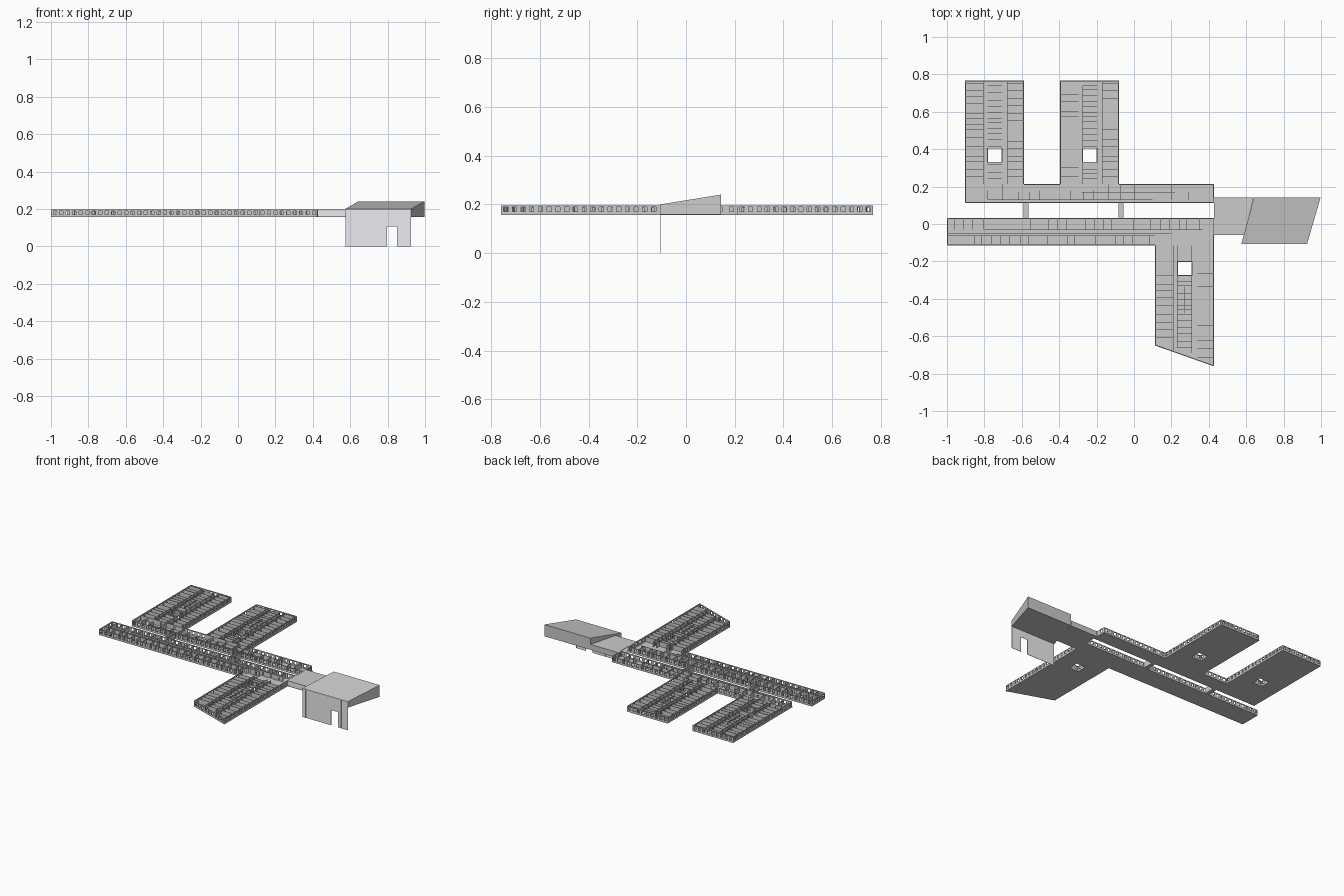
import bpy, math, random
from mathutils import Vector

if "Cube" in bpy.data.objects:
    bpy.data.objects.remove(bpy.data.objects["Cube"])

random.seed(4)
Z0, ZF, Z1 = 0.157, 0.161, 0.196     # slab bottom, floor level, wall top


class Part:
    """Collects prisms and turns them into one mesh object."""
    def __init__(self, name):
        self.name, self.v, self.f = name, [], []

    def solid(self, bottom, top):
        n, b = len(bottom), len(self.v)
        self.v += [tuple(p) for p in bottom] + [tuple(p) for p in top]
        self.f.append([b + i for i in reversed(range(n))])
        self.f.append([b + n + i for i in range(n)])
        for i in range(n):
            j = (i + 1) % n
            self.f.append([b + i, b + j, b + n + j, b + n + i])

    def prism(self, pts, z0, z1):
        self.solid([(x, y, z0) for x, y in pts], [(x, y, z1) for x, y in pts])

    def box(self, x0, x1, y0, y1, z0, z1):
        self.prism([(x0, y0), (x1, y0), (x1, y1), (x0, y1)], z0, z1)

    def strip(self, a, d, s0, s1, t, z0, z1):
        n = Vector((d.y, -d.x)) * t / 2
        p, q = a + d * s0, a + d * s1
        self.prism([p + n, q + n, q - n, p - n], z0, z1)

    def wall(self, a, b, t=0.003, pitch=0, gap=0.018, lo=0.170, hi=0.189, base=ZF):
        """Straight wall; pitch > 0 cuts evenly spaced windows or doors."""
        a, b = Vector(a), Vector(b)
        length, d = (b - a).length, (b - a).normalized()
        n = int(length / pitch) if pitch else 0
        if n == 0:
            return self.strip(a, d, 0, length, t, base, Z1)
        if lo > base:
            self.strip(a, d, 0, length, t, base, lo)
        self.strip(a, d, 0, length, t, hi, Z1)
        step, s = length / n, 0
        for i in range(n):
            c = (i + 0.5) * step
            self.strip(a, d, s, c - gap / 2, t, lo, hi)
            s = c + gap / 2
        self.strip(a, d, s, length, t, lo, hi)

    def outer(self, *pts):
        for a, b in zip(pts, pts[1:]):
            self.wall(a, b, 0.005, 0.034, base=Z0)

    def inner(self, a, b, pitch=0.04):
        self.wall(a, b, 0.002, pitch, 0.01, ZF, 0.187)

    def make(self, color=None):
        me = bpy.data.meshes.new(self.name)
        me.from_pydata(self.v, [], self.f)
        ob = bpy.data.objects.new(self.name, me)
        bpy.context.collection.objects.link(ob)
        if color:
            m = bpy.data.materials.new(self.name + "_finish")
            m.diffuse_color = color
            m.use_nodes = True
            m.node_tree.nodes["Principled BSDF"].inputs["Base Color"].default_value = m.diffuse_color
            me.materials.append(m)
        return ob


def wing(name, x0, y_root, d, end_l, end_r, court):
    """Room wing running from y_root in direction d, with courtyard hole."""
    x1 = x0 + 0.315
    end = lambda x: end_l + (end_r - end_l) * (x - x0) / 0.315
    ca, cb = x0 + 0.12, x0 + 0.197
    c0, c1 = court
    near, far = (c0, c1) if d > 0 else (c1, c0)

    fl = Part(name + "_floor")
    fl.prism([(x0, y_root), (ca, y_root), (ca, end(ca)), (x0, end(x0))][::int(d)], Z0, ZF)
    fl.prism([(cb, y_root), (x1, y_root), (x1, end(x1)), (cb, end(cb))][::int(d)], Z0, ZF)
    fl.prism([(ca, y_root), (cb, y_root), (cb, near), (ca, near)][::int(d)], Z0, ZF)
    fl.prism([(ca, far), (cb, far), (cb, end(cb)), (ca, end(ca))][::int(d)], Z0, ZF)
    fl.make()

    ow = Part(name + "_outer_walls")
    i = 0.0025
    ow.outer((x0 + i, y_root), (x0 + i, end_l - d * i), (x1 - i, end_r - d * i), (x1 - i, y_root))
    ow.outer((ca, c0), (cb, c0), (cb, c1), (ca, c1), (ca, c0))
    ow.make()

    iw = Part(name + "_partitions")
    for x in (x0 + 0.098, x0 + 0.225):
        iw.inner((x, y_root), (x, end(x)))
    for x in (ca, cb):
        iw.inner((x, y_root), (x, near), 0.05)
        iw.inner((x, far), (x, end(x) - d * 0.03), 0.05)
    # side rooms and service core cross walls
    for xa, xb, gap in ((x0, x0 + 0.098, 0.04), (x0 + 0.225, x1, 0.04), (ca, cb, 0.032)):
        y = y_root + d * gap
        while d * (min(end(xa) * d, end(xb) * d) * d - y) > 0.012:
            if xa != ca or not (c0 - 0.008 < y < c1 + 0.008):
                iw.wall((xa, y), (xb, y), 0.002)
            y += d * gap * random.choice((0.75, 1, 1, 1.25))
    iw.wall((ca + 0.04, far + d * 0.06), (ca + 0.04, far + d * 0.2), 0.002)
    iw.make()


wing("northwest_wing", -0.903, 0.213, 1, 0.768, 0.768, (0.33, 0.405))
wing("north_wing", -0.395, 0.213, 1, 0.768, 0.768, (0.33, 0.405))
wing("south_wing", 0.112, -0.115, -1, -0.65, -0.76, (-0.275, -0.2))

# long bars
p = Part("north_bar_floor")
p.box(-0.903, 0.427, 0.112, 0.213, Z0, ZF)
p.make()
p = Part("north_bar_outer_walls")
p.outer((-0.9, 0.213), (-0.9, 0.114), (0.425, 0.114), (0.425, 0.211), (-0.08, 0.211))
p.outer((-0.588, 0.211), (-0.395, 0.211))
p.make()
p = Part("north_bar_partitions")
p.inner((-0.9, 0.211), (-0.588, 0.211), 0.1)
p.inner((-0.395, 0.211), (-0.08, 0.211), 0.1)
p.inner((-0.78, 0.13), (0.1, 0.13), 0.08)
for k in range(18):
    x = -0.84 + k * 0.07 + random.uniform(-0.015, 0.015)
    p.wall((x, 0.13), (x, random.choice((0.17, 0.18, 0.211))), 0.002)
p.inner((-0.28, 0.17), (0.22, 0.17), 0.09)
p.make()

p = Part("south_bar_floor")
p.box(-0.998, 0.427, -0.115, 0.032, Z0, ZF)
p.make()
p = Part("south_bar_outer_walls")
p.outer((0.112, -0.113), (-0.996, -0.113), (-0.996, 0.03), (0.425, 0.03), (0.425, -0.115))
p.make()
p = Part("south_bar_partitions")
p.inner((-0.996, -0.05), (0.2, -0.05), 0.05)
p.inner((-0.8, -0.03), (0.37, -0.03), 0.06)
p.inner((-0.996, -0.062), (0.112, -0.062), 0.05)
for k in range(27):
    x = -0.96 + k * 0.05
    xa, xb = x + random.uniform(-0.01, 0.01), x + random.uniform(-0.01, 0.01)
    p.wall((xa, -0.03), (xa, 0.03), 0.002)
    if x < 0.1:
        p.wall((xb, -0.113), (xb, -0.062), 0.002)
p.make()

# narrow bridges between the bars
for n, x in (("west_bridge", -0.59), ("centre_bridge", -0.083)):
    p = Part(n)
    p.box(x, x + 0.027, 0.03, 0.113, Z0, ZF)
    for s in (0.0015, 0.0255):
        p.wall((x + s, 0.03), (x + s, 0.113))
    p.make()

# link to the hall: floor, solid back wall, roof, glazed front
GLASS = (0.84, 0.83, 0.87, 1)
p = Part("link_passage")
p.prism([(0.427, -0.06), (0.59, -0.06), (0.638, 0.143), (0.427, 0.143)], Z0, ZF)
p.prism([(0.427, -0.06), (0.588, -0.06), (0.64, 0.143), (0.427, 0.143)], 0.193, Z1)
p.wall((0.427, 0.1415), (0.64, 0.1415))
p.make()
p = Part("link_glazing")
p.wall((0.427, -0.058), (0.59, -0.058), 0.002)
p.make(GLASS)

# hall with leaning plan and sloped roof
plan = [(0.574, -0.105), (0.926, -0.105), (0.998, 0.143), (0.642, 0.143)]
p = Part("hall")
p.solid([(x, y, 0.158) for x, y in plan],
        [(x, y, 0.2 if y < 0 else 0.24) for x, y in plan])
p.make()

# tall glazed front with doorway and mullions
p = Part("hall_front_glazing")
yf = -0.107
p.box(0.574, 0.797, yf, yf + 0.002, 0, 0.199)
p.box(0.797, 0.85, yf, yf + 0.002, 0.107, 0.199)
p.box(0.85, 0.926, yf, yf + 0.002, 0, 0.199)
p.make(GLASS)
p = Part("hall_front_mullions")
for k in range(15):
    x = 0.575 + k * 0.025
    low = 0.107 if 0.797 < x < 0.849 else 0
    p.box(x - 0.0006, x + 0.0006, yf - 0.0006, yf + 0.0026, low, 0.199)
p.make(GLASS)
